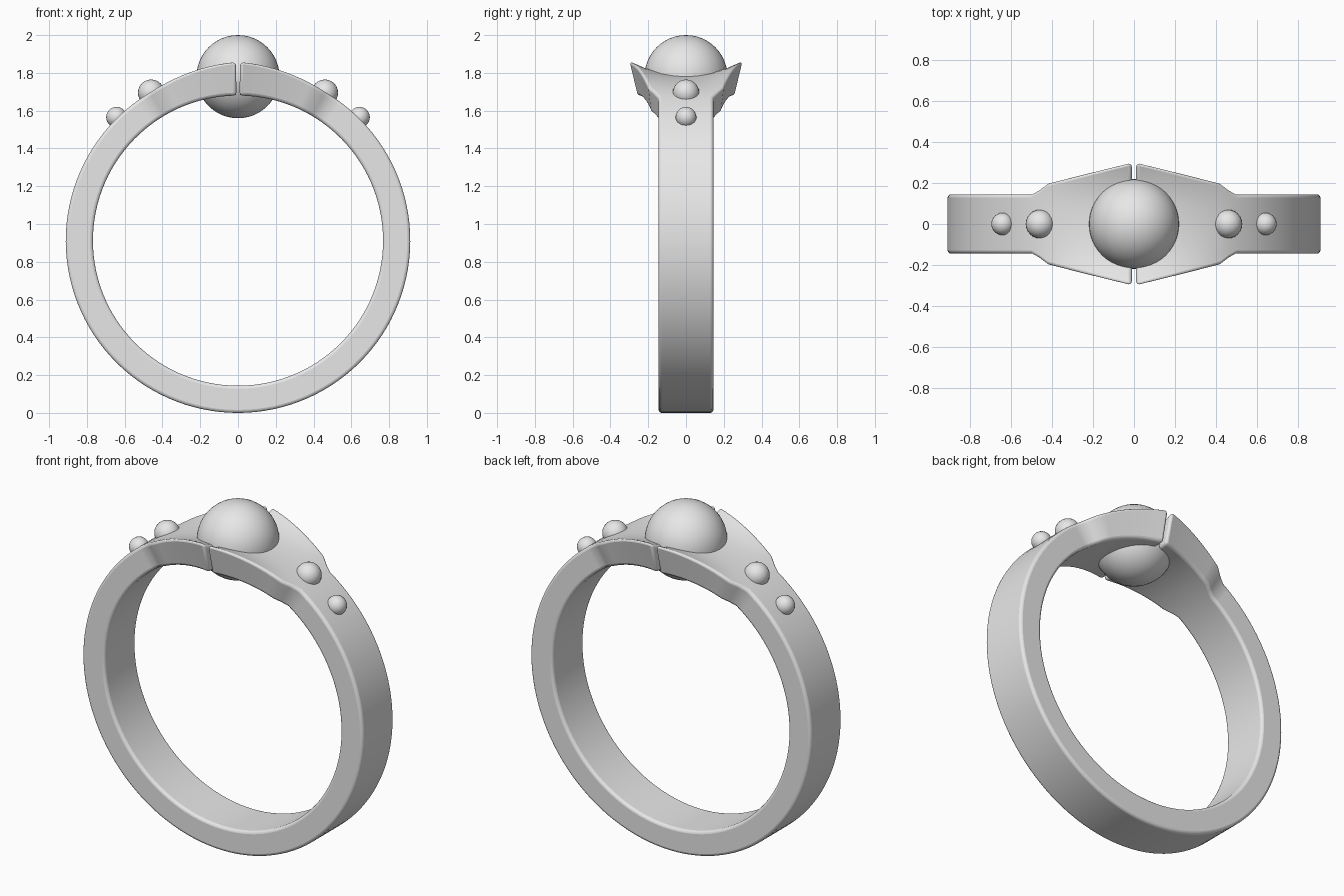
import bpy, bmesh
from math import sin, cos, pi, radians

if "Cube" in bpy.data.objects:
    bpy.data.objects.remove(bpy.data.objects["Cube"], do_unlink=True)

metal = bpy.data.materials.new("plain_grey")
metal.use_nodes = True
grey = (0.8, 0.8, 0.8, 1)
metal.diffuse_color = grey
metal.node_tree.nodes["Principled BSDF"].inputs["Base Color"].default_value = grey

OUTER, INNER, HALF_WIDTH = 0.912, 0.768, 0.145
STEPS, SPLIT = 120, 0.011


def finish(obj, angle):
    obj.data.materials.append(metal)
    bpy.ops.object.select_all(action='DESELECT')
    obj.select_set(True)
    bpy.context.view_layer.objects.active = obj
    bpy.ops.object.shade_smooth_by_angle(angle=radians(angle))


def half_width(x):
    """Narrow band, quick shoulder, then a straight flare to the split."""
    if x < 0.42:
        return 0.305 - 0.105 * x / 0.42
    s = max(0, (0.5 - x) / 0.08)
    return HALF_WIDTH + (0.2 - HALF_WIDTH) * s * s * (3 - 2 * s)


def section(a):
    """Cross-section at angle a from the top, as a closed loop of points."""
    x = abs(sin(a)) * OUTER if cos(a) > 0 else 1
    w = half_width(x)
    head = max(0, 1 - x / 0.46)
    loop = []
    for i in range(9):
        t = i / 4 - 1
        r = OUTER + head * (0.07 * abs(t) ** 2.5 - 0.03)
        loop.append((r, w * t))
    w_in = HALF_WIDTH + (w - HALF_WIDTH) * 0.72
    loop += [(INNER, w_in * (1 - i / 2)) for i in range(5)]
    return [(r * sin(a), y, OUTER + r * cos(a)) for r, y in loop]


# Band: one sweep around the finger, open at the split on top
bm = bmesh.new()
rows = []
for k in range(STEPS + 1):
    a = SPLIT + (2 * pi - 2 * SPLIT) * k / STEPS
    rows.append([bm.verts.new(p) for p in section(a)])
for r0, r1 in zip(rows, rows[1:]):
    for i in range(len(r0)):
        j = (i + 1) % len(r0)
        bm.faces.new((r0[i], r0[j], r1[j], r1[i]))
bm.faces.new(rows[0])
bm.faces.new(rows[-1])
bmesh.ops.recalc_face_normals(bm, faces=bm.faces)
mesh = bpy.data.meshes.new("ring_band")
bm.to_mesh(mesh)
bm.free()
band = bpy.data.objects.new("ring_band", mesh)
bpy.context.collection.objects.link(band)
bevel = band.modifiers.new("soft_edges", 'BEVEL')
bevel.width = 0.016
bevel.segments = 3
bevel.limit_method = 'ANGLE'
bevel.angle_limit = radians(50)
finish(band, 60)


def ball(name, x, z, radius, segments):
    bpy.ops.mesh.primitive_uv_sphere_add(segments=segments, ring_count=segments // 2,
                                         radius=radius, location=(x, 0, z))
    obj = bpy.context.object
    obj.name = name
    finish(obj, 80)


# Large round stone held in the split
ball("centre_stone", 0, 1.78, 0.22, 48)

# Two small beads on each shoulder
for side, sx in (("left", 1), ("right", -1)):
    ball(side + "_upper_bead", sx * 0.46, 1.695, 0.07, 24)
    ball(side + "_lower_bead", sx * 0.643, 1.565, 0.055, 24)
